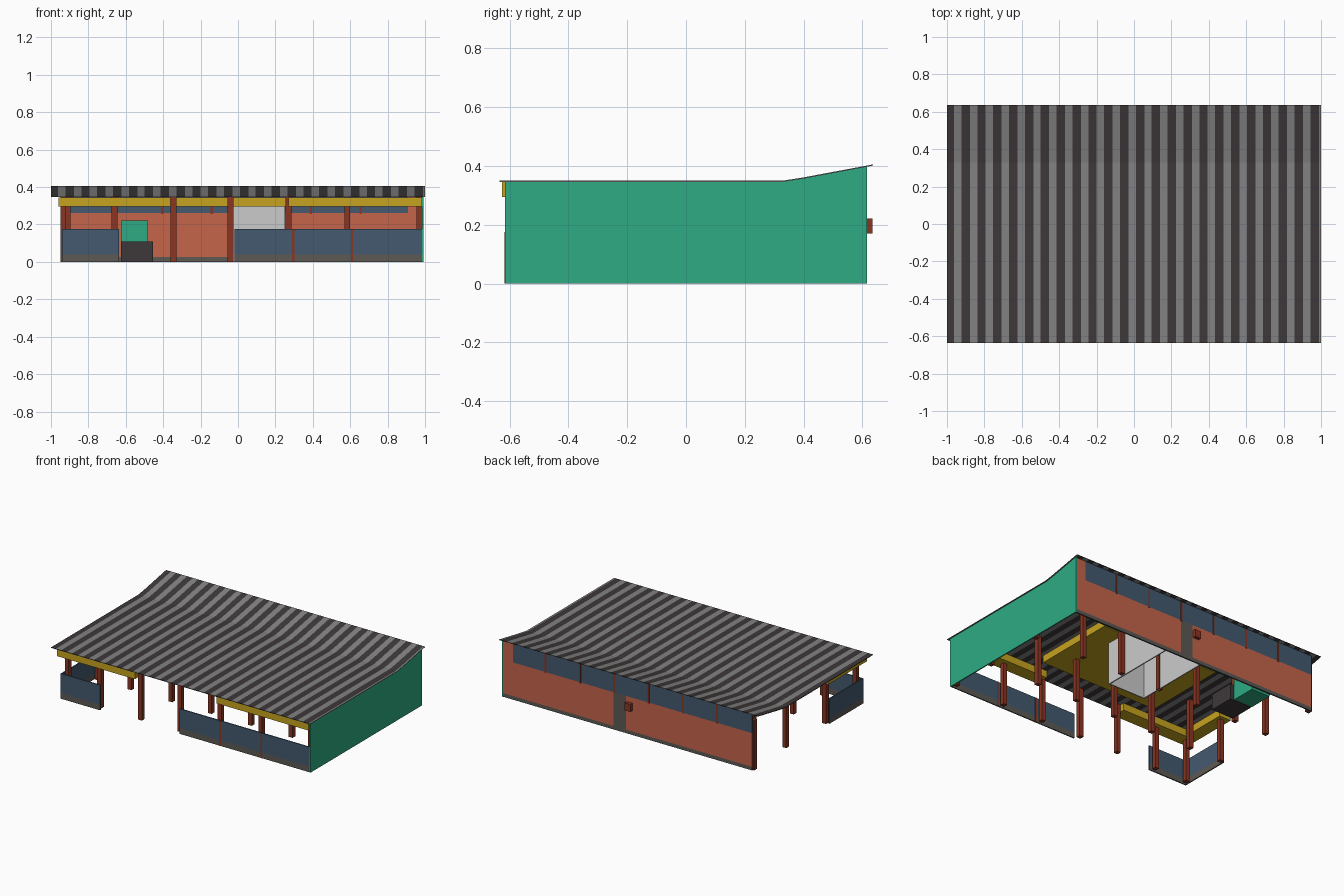
import bpy, bmesh

if "Cube" in bpy.data.objects:
    bpy.data.objects.remove(bpy.data.objects["Cube"])

def material(name, r, g, b):
    m = bpy.data.materials.new(name)
    m.diffuse_color = (r, g, b, 1)
    m.use_nodes = True
    m.node_tree.nodes["Principled BSDF"].inputs["Base Color"].default_value = m.diffuse_color
    return m

ORANGE = material("orange_wall", .56, .13, .07)
GREEN = material("green_panel", .027, .41, .23)
BLUE = material("blue_glass", .056, .10, .156)
YELLOW = material("yellow_beam", .57, .37, .014)
BASE = material("grey_plinth", .11, .10, .09)
WHITE = material("white_room", .6, .6, .6)
BROWN = material("red_brown", .25, .036, .016)
DARK = material("dark_grey", .048, .04, .041)
LIGHT = material("light_grey", .225, .225, .225)


def finish(bm, name, mats):
    bmesh.ops.recalc_face_normals(bm, faces=bm.faces[:])
    me = bpy.data.meshes.new(name)
    bm.to_mesh(me)
    bm.free()
    for m in mats:
        me.materials.append(m)
    ob = bpy.data.objects.new(name, me)
    bpy.context.collection.objects.link(ob)
    return ob


def box(name, x0, x1, y0, y1, z0, z1, mat):
    bm = bmesh.new()
    bmesh.ops.create_cube(bm, size=1)
    for v in bm.verts:
        v.co.x = x1 if v.co.x > 0 else x0
        v.co.y = y1 if v.co.y > 0 else y0
        v.co.z = z1 if v.co.z > 0 else z0
    return finish(bm, name, [mat])


# Roof: flat sheet kicking up at the back, cut into stripes along x
profile = [(-.635, .35), (.33, .35), (.40, .361), (.635, .405)]
period, width = .0848, .045
edges = [(-1.0, 0)]
for k in range(24):
    c = -.985 + period * k
    edges += [(max(-1.0, c - width / 2), 0), (min(1.0, c + width / 2), 1)]
edges.append((1.0, 0))
bm = bmesh.new()
for i in range(len(edges) - 1):
    xa, xb = edges[i][0], edges[i + 1][0]
    if xb - xa < 1e-4:
        continue
    cols = [[bm.verts.new((x, y, z)) for y, z in profile] for x in (xa, xb)]
    for j in range(len(profile) - 1):
        f = bm.faces.new((cols[0][j], cols[1][j], cols[1][j + 1], cols[0][j + 1]))
        f.material_index = edges[i + 1][1]
bmesh.ops.remove_doubles(bm, verts=bm.verts[:], dist=1e-5)
roof = finish(bm, "striped_roof", [LIGHT, DARK])
sol = roof.modifiers.new("thickness", 'SOLIDIFY')
sol.thickness = .004

# Green end wall following the roof line
bm = bmesh.new()
outline = [(-.615, 0), (.615, 0), (.615, .399), (.40, .358), (.33, .347), (-.615, .347)]
face = bm.faces.new([bm.verts.new((.984, y, z)) for y, z in outline])
ext = bmesh.ops.extrude_face_region(bm, geom=[face])
for v in ext["geom"]:
    if isinstance(v, bmesh.types.BMVert):
        v.co.x = .992
finish(bm, "end_wall", [GREEN])

# Back wall: plinth, orange panels either side of a door, high window band
by0, by1 = .602, .612
for name, a, b in (("left", -.94, .035), ("right", .13, .984)):
    box("back_plinth_" + name, a, b, by0, by1, 0, .025, BASE)
    box("back_wall_" + name, a, b, by0, by1, .025, .26, ORANGE)
box("back_door", .035, .13, by0, by1, 0, .26, BASE)
box("back_windows", -.94, .91, by0, by1, .26, .396, BLUE)
box("back_wall_end", .91, .984, by0, by1, .26, .396, ORANGE)
for i in range(6):
    x = -.67 + .265 * i
    box("back_mullion", x - .006, x + .006, by0 - .003, by1 + .003, .255, .39, BROWN)
box("meter_box", -.015, .03, by1, .635, .17, .222, BROWN)


# Low front and side parapets: plinth with blue panel above
def parapet(name, x0, x1, y0, y1):
    box(name + "_plinth", x0, x1, y0, y1, 0, .04, BASE)
    box(name + "_panel", x0, x1, y0, y1, .04, .175, BLUE)


parapet("front_parapet_right", -.02, .984, -.615, -.607)
parapet("front_parapet_left", -.94, -.635, -.615, -.607)
parapet("side_parapet", -.94, -.932, -.607, -.24)
for x in (.295, .61):
    box("parapet_mullion", x - .006, x + .006, -.617, -.605, 0, .175, BROWN)

# Posts on a regular grid, plus the back corner
post_x = (-.91, -.66, -.345, -.04, .27, .585, .97)
spots = [(x, y) for x in post_x for y in (-.575, -.24, .2)] + [(-.935, .59)]
for x, y in spots:
    box("post", x - .015, x + .015, y - .015, y + .015, 0, .349, BROWN)

# Yellow fascia beams and the dropped entrance ceiling
box("front_beam_right", .27, .984, -.625, -.53, .295, .345, YELLOW)
box("front_beam_left", -.96, -.36, -.625, -.53, .295, .345, YELLOW)
box("side_beam", -.96, -.87, -.53, -.2, .295, .345, YELLOW)
box("entrance_ceiling", -.5, .41, -.4, .2, .295, .345, YELLOW)

# Interior: ceiling of the back rooms, white room, counter and cupboard
box("back_ceiling", -.62, .6, .2, .6, .3, .31, GREEN)
for name, r in (("room_front", (-.04, .25, .05, .058)), ("room_left", (-.04, -.032, .058, .602)),
                ("room_right", (.242, .25, .058, .602))):
    box(name, *r, 0, .299, WHITE)
box("room_ceiling", -.032, .242, .058, .602, .285, .294, WHITE)
box("counter", -.625, -.455, .22, .4, 0, .11, DARK)
box("cupboard", -.625, -.48, .405, .58, .0, .22, GREEN)
